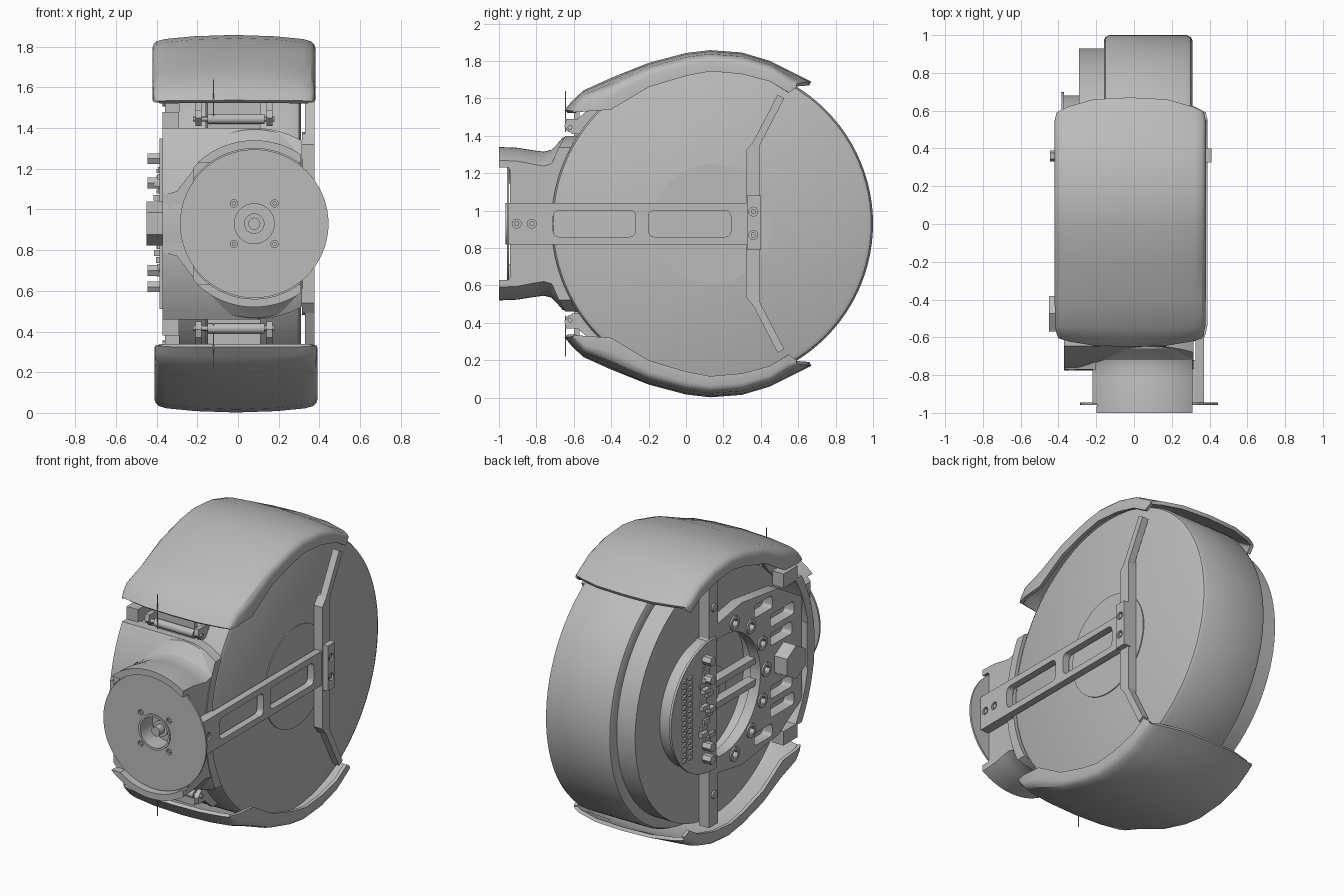
import bpy, bmesh, math, random
from math import sin, cos, pi, radians
from mathutils import Vector, Matrix

if "Cube" in bpy.data.objects:
    bpy.data.objects.remove(bpy.data.objects["Cube"])

grey = bpy.data.materials.new("plain grey")
grey.use_nodes = True
COLOR = (0.5, 0.5, 0.5, 1)
grey.diffuse_color = COLOR
grey.node_tree.nodes["Principled BSDF"].inputs["Base Color"].default_value = COLOR

AY, AZ = 0.14, 0.93      # wheel axle, runs along x
NX = 0.08                # neck axis, runs along y
made = []


def finish(name, bm):
    bmesh.ops.remove_doubles(bm, verts=bm.verts, dist=1e-5)
    bmesh.ops.recalc_face_normals(bm, faces=bm.faces)
    mesh = bpy.data.meshes.new(name)
    bm.to_mesh(mesh)
    bm.free()
    mesh.materials.append(grey)
    obj = bpy.data.objects.new(name, mesh)
    bpy.context.collection.objects.link(obj)
    made.append(obj)
    return obj


def prism(name, axis, outline, lo, hi):
    """Extrude a 2D outline along x or y."""
    bm = bmesh.new()
    place = (lambda a, b, t: (t, a, b)) if axis == "x" else (lambda a, b, t: (a, t, b))
    face = bm.faces.new([bm.verts.new(place(a, b, lo)) for a, b in outline])
    out = bmesh.ops.extrude_face_region(bm, geom=[face])
    step = Vector(place(0, 0, hi - lo))
    bmesh.ops.translate(bm, vec=step, verts=[v for v in out["geom"] if isinstance(v, bmesh.types.BMVert)])
    return finish(name, bm)


def arc(a, b, r, n=32, start=0.0, end=2 * pi, closed=True):
    m = n if closed else n - 1
    return [(a + r * cos(start + (end - start) * i / m), b + r * sin(start + (end - start) * i / m)) for i in range(n)]


def rod(name, axis, a, b, r, lo, hi, n=32):
    return prism(name, axis, arc(a, b, r, n), lo, hi)


def box(name, x0, x1, y0, y1, z0, z1):
    return prism(name, "x", [(y0, z0), (y1, z0), (y1, z1), (y0, z1)], x0, x1)


def slot(y0, y1, z0, z1, r=0.03):
    """Rounded rectangle outline."""
    pts = []
    corners = [(y1 - r, z1 - r), (y0 + r, z1 - r), (y0 + r, z0 + r), (y1 - r, z0 + r)]
    for k, (a, b) in enumerate(corners):
        pts += arc(a, b, r, 5, k * pi / 2, (k + 1) * pi / 2, False)
    return pts


def lathe(name, profile, axis, n=96):
    """Revolve (position, radius) pairs around the wheel or neck axis."""
    bm = bmesh.new()
    if axis == "x":
        cent, direction = Vector((0, AY, AZ)), (1, 0, 0)
        pts = [(p, AY, AZ + r) for p, r in profile]
    else:
        cent, direction = Vector((NX, 0, AZ)), (0, 1, 0)
        pts = [(NX, p, AZ + r) for p, r in profile]
    vs = [bm.verts.new(p) for p in pts]
    es = [bm.edges.new(pair) for pair in zip(vs, vs[1:])]
    bmesh.ops.spin(bm, geom=vs + es, cent=cent, axis=direction, angle=2 * pi, steps=n)
    return finish(name, bm)


def cut(obj, *cutters, op="DIFFERENCE"):
    for c in cutters:
        mod = obj.modifiers.new("cut", "BOOLEAN")
        mod.object, mod.operation, mod.solver = c, op, "EXACT"
        bake(obj)
        made.remove(c)
        bpy.data.objects.remove(c)
    return obj


def bake(obj):
    dg = bpy.context.evaluated_depsgraph_get()
    mesh = bpy.data.meshes.new_from_object(obj.evaluated_get(dg))
    obj.modifiers.clear()
    obj.data = mesh


def mirror_z(obj, name, dx=0.0):
    """Copy a part to the other side of the axle height."""
    twin = obj.copy()
    twin.data = obj.data.copy()
    twin.name = name
    twin.data.transform(Matrix.Translation((dx, 0, 2 * AZ)) @ Matrix.Diagonal((1, 1, -1, 1)))
    twin.data.flip_normals()
    bpy.context.collection.objects.link(twin)
    made.append(twin)


# Wheel drum with stepped, recessed far side
lathe("wheel_drum", [(.31, 0), (.31, .83), (.3, .85), (.28, .86), (-.13, .86), (-.152, .85), (-.16, .83),
                     (-.16, .79), (-.29, .79), (-.29, .44), (-.2, .44), (-.2, 0)], "x")
rod("drum_cap", "x", AY, AZ, .32, .3, .316, 64)
rod("axle_hub", "x", AY, AZ, .16, -.27, -.18)
rod("axle_tip", "x", AY, AZ, .05, -.3, -.18)

# Fenders: lofted along y from (y, crown z, skirt z, half width, corner pull)
STATIONS = [(-.65, 1.537, 1.525, .38, -.045), (-.61, 1.585, 1.527, .39, -.03), (-.55, 1.642, 1.53, .398, -.01),
            (-.4, 1.71, 1.54, .4, 0), (-.2, 1.79, 1.66, .4, 0), (0, 1.843, 1.72, .4, 0), (.13, 1.858, 1.745, .4, 0),
            (.3, 1.845, 1.73, .4, 0), (.45, 1.8, 1.69, .4, 0), (.58, 1.735, 1.63, .4, .03), (.67, 1.69, 1.66, .39, .08)]
HALF = [(-1, 0), (-1, .45), (-.985, .6), (-.95, .72), (-.85, .82), (-.5, .94)]
SECTION = HALF + [(0, 1)] + [(-u, t) for u, t in reversed(HALF)]
bm = bmesh.new()
rows = []
for y, crown, skirt, w, pull in STATIONS:
    rows.append([bm.verts.new((-.02 + u * w, y - pull * abs(u) ** 3, skirt + (crown - skirt) * t))
                 for u, t in SECTION])
for r0, r1 in zip(rows, rows[1:]):
    for i in range(len(SECTION) - 1):
        bm.faces.new((r0[i], r0[i + 1], r1[i + 1], r1[i]))
fender = finish("upper_fender", bm)
if sum(p.normal.z for p in fender.data.polygons) < 0:
    fender.data.flip_normals()
mod = fender.modifiers.new("shell", "SOLIDIFY")
mod.thickness, mod.offset = .022, -1
bake(fender)
mirror_z(fender, "lower_fender", .01)

# Curved flange that hugs the wheel, corners rounded around the neck
side = [(-.37, 1.4)] + arc(NX, AZ, .47, 12, radians(88), radians(60), False)
flange = prism("neck_flange", "y", side + [(x, 2 * AZ - z) for x, z in reversed(side)], -.95, -.4)
cut(flange, rod("c", "x", AY, AZ, .915, -1, 1, 128), op="INTERSECT")
cut(flange, rod("c", "x", AY, AZ, .858, -1, 1, 128))
dark_lug = box("flange_lug", -.37, -.29, -.6, -.46, 1.39, 1.48)
mirror_z(dark_lug, "flange_lug_lower")

# Neck tube, flattened at both sides, with two front lips
neck = lathe("neck", [(-1, 0), (-1, .41), (-.9, .406), (-.82, .393), (-.76, .385), (-.72, .395), (-.69, .425),
                      (-.66, .46), (-.63, .47), (-.6, .47), (-.6, 0)], "y")
cut(neck, box("c", -.22, .31, -2, 0, 0, 2), op="INTERSECT")
cut(neck, rod("c", "y", NX, AZ, .37, -1.1, -.94, 64), box("c", -1, 1, -1.1, -.95, .63, 1.23),
    rod("c", "x", AY, AZ, .858, -1, 1, 128), rod("c", "y", NX, AZ, .1, -1, -.84))
prism("neck_side_web", "y", [(-.37, .79), (-.3, .77), (-.2, .64), (-.2, 1.22), (-.3, 1.09), (-.37, 1.07)], -.77, -.7)
for z in (.85, 1.01):
    rod("web_bolt", "y", -.33, z, .015, -.776, -.76, 12)
for x in (0, .14):
    rod("lip_bolt", "y", x, AZ + .39, .01, -1, -.99, 10)

# Front disc with motor hub and four screw holes
disc = rod("front_disc", "y", NX, AZ, .365, -.958, -.946, 64)
cut(disc, rod("c", "y", NX, AZ, .1, -1, -.9))
for sx in (-.1, .1):
    for sz in (-.1, .1):
        cut(disc, rod("c", "y", NX + sx, AZ + sz, .018, -1, -.9, 16))
        rod("disc_screw", "y", NX + sx, AZ + sz, .011, -.952, -.93, 8)
collar = rod("hub_collar", "y", NX, AZ, .112, -.965, -.9, 48)
cut(collar, rod("c", "y", NX, AZ, .098, -1, -.85, 48))
rod("hub_base", "y", NX, AZ, .05, -.9, -.83)
rod("hub_shaft", "y", NX, AZ, .03, -.95, -.83, 12)

# Near side arm with two windows
arm = prism("side_arm", "x", slot(-.95, .34, .82, 1.04, .01), .325, .37)
cut(arm, prism("c", "x", slot(-.71, -.27, .86, 1.0), 0, 1), prism("c", "x", slot(-.2, .24, .86, 1.0), 0, 1))
box("arm_foot", .29, .34, -.95, -.72, .82, 1.04)

# Upright brace with two slanted struts
upright = [(.32, .93), (.32, 1.32), (.36, 1.37), (.395, 1.38), (.395, .93)]
brace = prism("brace_upper", "x", upright, .315, .375)
strut = prism("strut_upper", "x", [(.36, 1.37), (.395, 1.35), (.525, 1.6), (.49, 1.62)], .33, .375)
mirror_z(brace, "brace_lower")
mirror_z(strut, "strut_lower")
clamp = box("brace_clamp", .36, .41, .325, .4, .79, 1.08)

# Recessed screws in arm and clamp
for part, y, z, x in ((arm, -.905, AZ, .37), (arm, -.825, AZ, .37), (clamp, .36, .87, .41), (clamp, .36, .995, .41)):
    cut(part, rod("c", "x", y, z, .024, x - .015, 1, 16))
    rod("arm_screw", "x", y, z, .014, x - .02, x - .004, 12)

# Hinges between flange and fenders
hinge = []
for x in (-.21, .14):
    hinge.append(prism("hinge_ear", "x", [(-.65, 1.45), (-.61, 1.41), (-.55, 1.41), (-.44, 1.56), (-.5, 1.56),
                                          (-.58, 1.49), (-.64, 1.49)], x, x + .03))
hinge.append(rod("hinge_barrel", "x", -.62, 1.445, .025, -.15, .13, 16))
hinge.append(rod("hinge_pin", "x", -.62, 1.445, .013, -.22, .18, 12))
hinge.append(box("hinge_leaf", -.15, .11, -.6, -.57, 1.4, 1.53))
hinge.append(box("hinge_wire", -.123, -.118, -.647, -.642, 1.42, 1.64))
for part in hinge:
    mirror_z(part, part.name + "_lower")

# Far side bearing plate
upper = [(-.66, .33), (-.42, .47), (-.05, .52), (.24, .47), (.3, .38)]
plate = prism("bearing_plate", "x", [(y, AZ + h) for y, h in upper] + [(y, AZ - h) for y, h in reversed(upper)],
              -.36, -.29)
cut(plate, rod("c", "x", AY, AZ, .38, -1, 0, 64), box("c", -1, 0, .22, 1, .6, 1.26))
for s in (-1, 1):
    for y0, y1, h in ((-.58, -.34, .29), (-.56, -.34, .17), (-.36, -.18, .41)):
        z = AZ + s * h
        cut(plate, prism("c", "x", slot(y0, y1, z - .04, z + .04, .02), -1, 0))
for k in range(7):
    a = radians(105 + 25 * k)
    y, z = AY + .435 * cos(a), AZ + .435 * sin(a)
    boss = rod("ring_boss", "x", y, z, .045, -.37, -.32, 16)
    hole = cut(boss, rod("c", "x", y, z, .028, -1, 0, 6))
    cut(plate, rod("c", "x", y, z, .028, -1, 0, 6))
prism("hex_nut", "x", arc(-.475, AZ, .108, 6, pi / 2, 2.5 * pi), -.45, -.3)
for z in (.86, 1.0):
    box("cross_bar", -.33, -.27, -.25, .36, z - .02, z + .02)
post = box("fender_post", -.36, -.29, .19, .28, 1.3, 1.73)
mirror_z(post, "fender_post_lower")
for s in (-1, 1):
    rod("post_bolt", "x", .235, AZ + s * .6, .025, -.372, -.34, 12)

# Half-round circuit board and its components
prism("circuit_board", "x", [(.24, AZ - .42)] + arc(.28, AZ, .42, 32, -pi / 2, pi / 2, False) + [(.24, AZ + .42)],
      -.385, -.37)
prism("board_housing", "x", arc(.28, AZ, .4, 32, -pi / 2, pi / 2, False), -.37, -.28)
random.seed(4)
for row in range(16):
    z = AZ - .26 + row * .034
    for y in (.5, .56):
        box("connector_pin", -.4, -.38, y, y + .03, z, z + .02)
    y = .27 + .1 * random.random()
    box("chip", -.39 - .03 * random.random(), -.38, y, y + .06, z, z + .028)
for z in (.62, .7, 1.13, 1.25):
    rod("board_standoff", "x", .36, z, .03, -.445, -.36, 6)

bpy.ops.object.select_all(action="DESELECT")
for obj in made:
    obj.select_set(True)
bpy.context.view_layer.objects.active = made[0]
bpy.ops.object.shade_smooth_by_angle(angle=radians(30))
